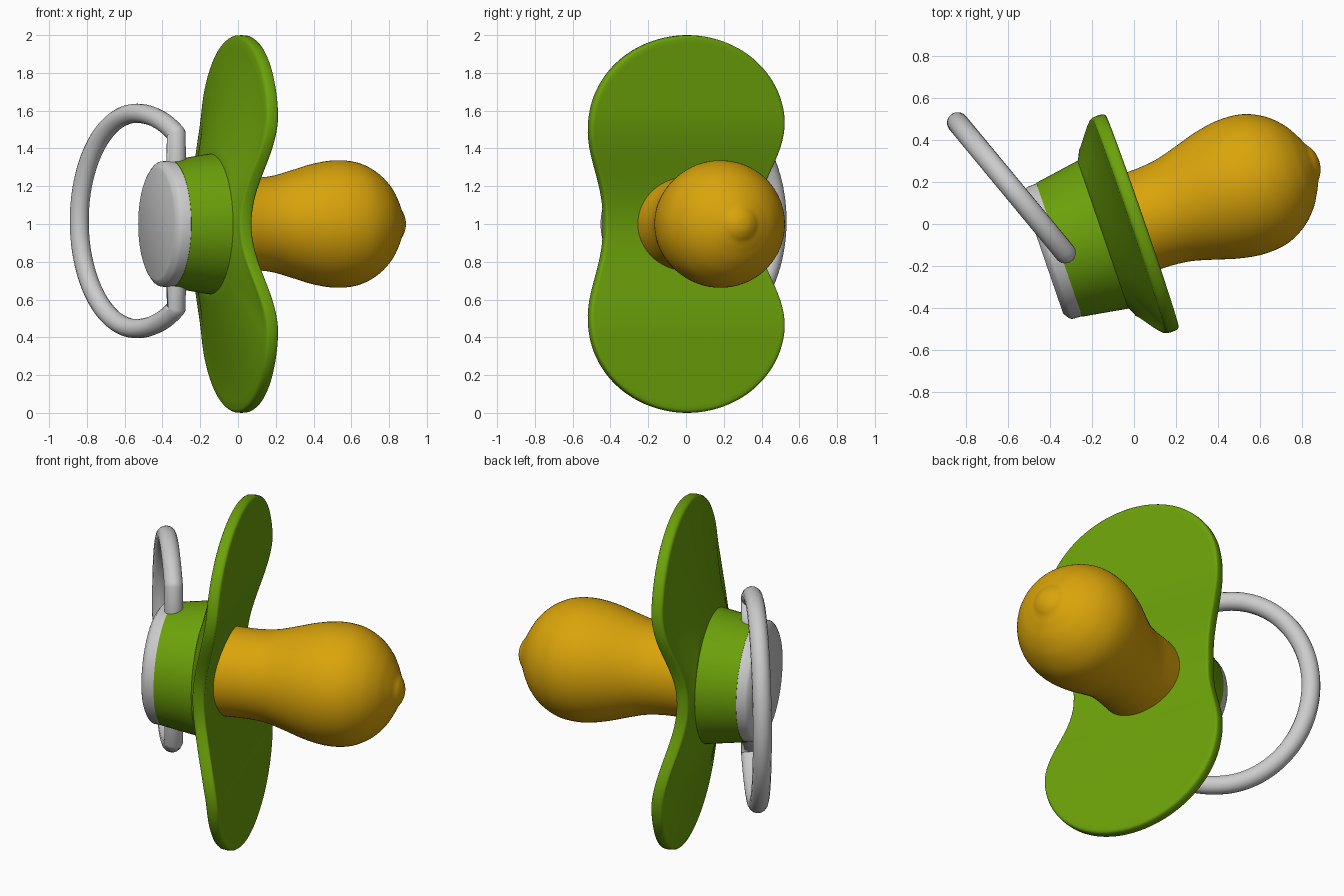
import bpy, bmesh
from math import sin, cos, pi, radians, hypot
from mathutils import Matrix, Vector

if "Cube" in bpy.data.objects:
    bpy.data.objects.remove(bpy.data.objects["Cube"])

# Local frame: x is the dummy's axis (teat at +x), then turned about z and lifted
PLACE = Matrix.Translation((0, 0, 1)) @ Matrix.Rotation(radians(19), 4, 'Z')


def material(name, rgb):
    m = bpy.data.materials.new(name)
    m.diffuse_color = (*rgb, 1)
    m.use_nodes = True
    m.node_tree.nodes["Principled BSDF"].inputs["Base Color"].default_value = m.diffuse_color
    return m


GREEN = material("green_plastic", (0.15, 0.36, 0.003))
AMBER = material("amber_rubber", (0.70, 0.37, 0.003))


def finish(name, bm, mat=None, angle=35):
    bmesh.ops.remove_doubles(bm, verts=bm.verts, dist=1e-5)
    bmesh.ops.recalc_face_normals(bm, faces=bm.faces)
    bm.transform(PLACE)
    me = bpy.data.meshes.new(name)
    bm.to_mesh(me)
    bm.free()
    ob = bpy.data.objects.new(name, me)
    bpy.context.collection.objects.link(ob)
    if mat:
        me.materials.append(mat)
    bpy.ops.object.select_all(action='DESELECT')
    ob.select_set(True)
    bpy.context.view_layer.objects.active = ob
    bpy.ops.object.shade_smooth_by_angle(angle=radians(angle))
    return ob


def loft(rings):
    """Skin closed rings of points and cap both ends."""
    bm = bmesh.new()
    loops = [[bm.verts.new(p) for p in ring] for ring in rings]
    n = len(loops[0])
    for a, b in zip(loops, loops[1:]):
        for i in range(n):
            bm.faces.new((a[i], a[(i + 1) % n], b[(i + 1) % n], b[i]))
    bm.faces.new(loops[0])
    bm.faces.new(loops[-1])
    return bm


def circle(x, r, n=72):
    return [(x, r * cos(2 * pi * i / n), r * sin(2 * pi * i / n)) for i in range(n)]


def smooth_path(pts, steps=6):
    """Catmull-Rom through the points."""
    p = [Vector(q) for q in [pts[0]] + pts + [pts[-1]]]
    out = []
    for a, b, c, d in zip(p, p[1:], p[2:], p[3:]):
        for k in range(steps):
            t = k / steps
            out.append(0.5 * (2 * b + (c - a) * t + (2 * a - 5 * b + 4 * c - d) * t * t
                              + (3 * b - a - 3 * c + d) * t ** 3))
    return out + [p[-1]]


def bend(z):
    """Axial position of the shield's front face at height z."""
    a = min(abs(z) / 0.6, 1)
    return -0.068 + 0.054 * (1 - cos(pi * a)) + 0.022 * max(abs(z) - 0.45, 0)


# Shield: waisted outline, curved front, back tapering from the collar to the rim
quarter = []
for i in range(14):
    s = (1 - cos(pi * i / 14)) / 2
    quarter.append((0.425 + 0.12 * s ** 1.2, 0.52 * i / 14))
for i in range(25):
    t = pi / 2 * i / 24
    quarter.append((0.545 * cos(t), 0.52 + 0.48 * sin(t)))
outline = (quarter + [(-y, z) for y, z in quarter[-2::-1]]
           + [(-y, -z) for y, z in quarter[1:]]
           + [(y, -z) for y, z in quarter[-2:0:-1]])
section = [(k / 25, 0) for k in [0.5] + list(range(1, 25))]
section += [(0.98, 0), (0.992, -0.004), (0.998, -0.012), (1, -0.033),
            (0.998, -0.054), (0.992, -0.062), (0.98, -0.067)]
rings = [[(bend(k * z) + dx, k * y, k * z) for y, z in outline] for k, dx in section]
rim = [Vector(p) for p in rings[-1]]
root = [Vector((-0.157, 0.37 * y / hypot(y, z), 0.37 * z / hypot(y, z))) for y, z in outline]
for i in range(1, 13):
    s = i / 12
    ring = []
    for a, b in zip(rim, root):
        p = a.lerp(b, s)
        p.x = a.x + (b.x - a.x) * s ** 1.25
        ring.append(p)
    rings.append(ring)
rings.append([(-0.157, p.y * 0.1, p.z * 0.1) for p in root])
finish("shield", loft(rings), GREEN, 50)

# Collar behind the shield
collar = [(-0.377, 0.337), (-0.27, 0.354), (-0.165, 0.371), (-0.15, 0.373)]
finish("collar", loft([circle(x, r) for x, r in collar]), GREEN)

# Grey end cap with a chamfered edge
cap = [(-0.37, 0.335), (-0.425, 0.332), (-0.436, 0.326), (-0.452, 0.304), (-0.458, 0.292)]
finish("end_cap", loft([circle(x, r) for x, r in cap]))

# Teat with a small nub at its tip
profile = [(-0.11, 0.247), (0.0, 0.245), (0.1, 0.245), (0.2, 0.256), (0.3, 0.283),
           (0.42, 0.318), (0.54, 0.337), (0.66, 0.326), (0.76, 0.278), (0.83, 0.211),
           (0.873, 0.142), (0.896, 0.095), (0.915, 0.066), (0.928, 0.035), (0.932, 0.002)]
finish("teat", loft([circle(x, max(r, 0.002)) for x, r in smooth_path(profile)]), AMBER, 60)

# Ring handle: hinged on a vertical pin through the collar, swung to one side
hinge = Vector((-0.327, -0.138, 1.016))
swing = Vector((-0.6375, 0.7705, 0))
arc = []
for i in range(81):
    t = pi * i / 80
    c = cos(t)
    arc.append((0.33 + (0.475 if c > 0 else 0.56) * c, 0.57 * sin(t)))
half = [p for p in arc if p[0] > 0] + [(0, 0.46), (0, 0.28)]
path = [(s, -z) for s, z in reversed(half[1:])] + half
curve = bpy.data.curves.new("ring_handle", 'CURVE')
curve.dimensions = '3D'
curve.bevel_depth = 0.051
curve.bevel_resolution = 6
curve.use_fill_caps = True
spline = curve.splines.new('POLY')
spline.points.add(len(path) - 1)
for pt, (s, z) in zip(spline.points, path):
    pt.co = (*(hinge + swing * s + Vector((0, 0, z))), 1)
spline.use_smooth = True
bpy.context.collection.objects.link(bpy.data.objects.new("ring_handle", curve))
